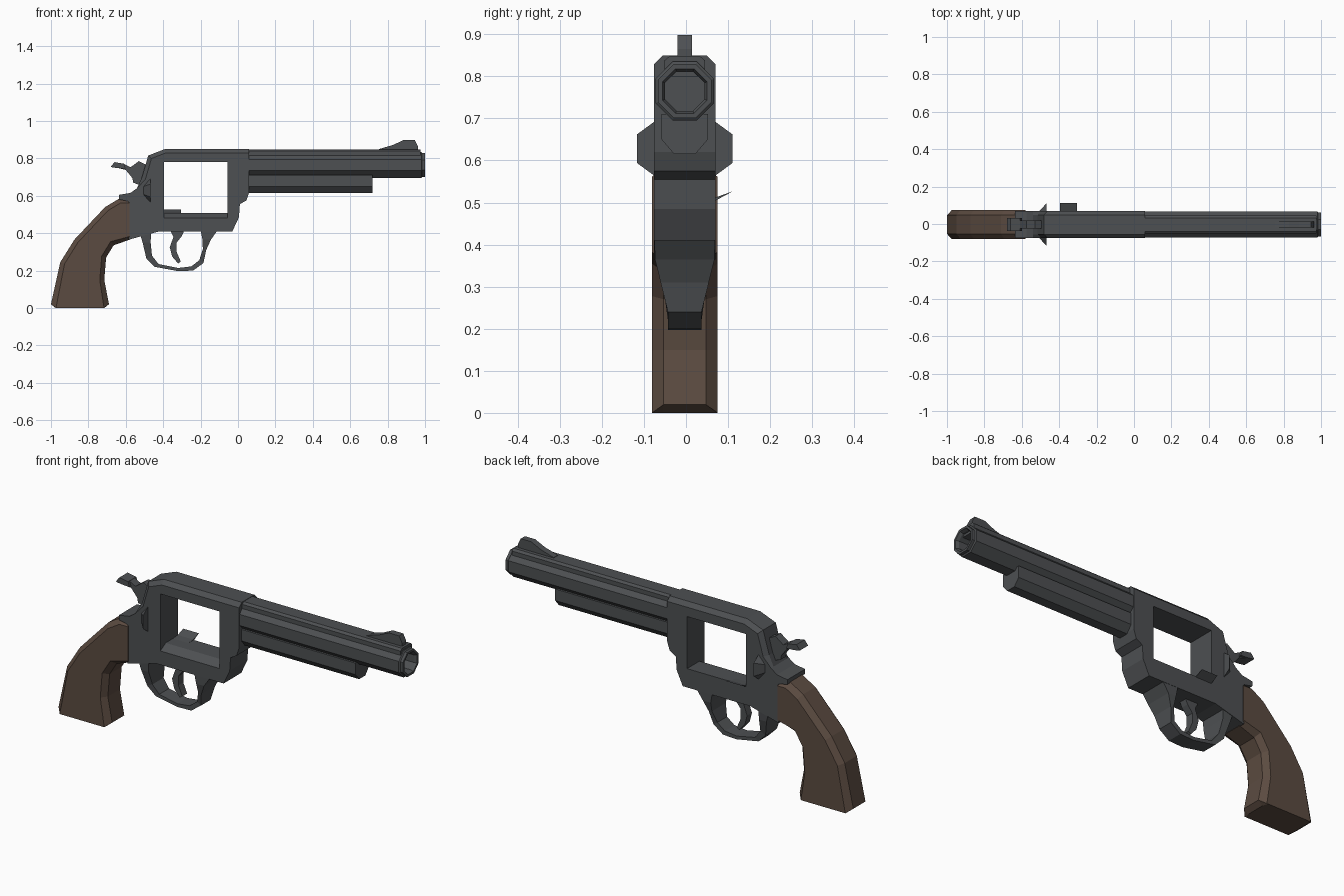
import bpy, bmesh, math

if "Cube" in bpy.data.objects:
    bpy.data.objects.remove(bpy.data.objects["Cube"])

Y0 = -0.003  # tiny sideways offset of the body


def material(name, rgb):
    m = bpy.data.materials.new(name)
    m.diffuse_color = (*rgb, 1)
    m.use_nodes = True
    m.node_tree.nodes["Principled BSDF"].inputs["Base Color"].default_value = m.diffuse_color
    return m


STEEL = material("dark_steel", (0.075, 0.08, 0.085))
WOOD = material("dark_wood", (0.105, 0.07, 0.052))


def finish(name, bm, mat=STEEL):
    bmesh.ops.recalc_face_normals(bm, faces=bm.faces)
    me = bpy.data.meshes.new(name)
    bm.to_mesh(me)
    bm.free()
    ob = bpy.data.objects.new(name, me)
    ob.location.y = Y0
    me.materials.append(mat)
    bpy.context.collection.objects.link(ob)
    return ob


def loft_bm(rings):
    """Skin a list of equal-length point rings and cap both ends."""
    bm = bmesh.new()
    vs = [[bm.verts.new(p) for p in r] for r in rings]
    n = len(rings[0])
    for a, b in zip(vs, vs[1:]):
        for i in range(n):
            j = (i + 1) % n
            bm.faces.new((a[i], a[j], b[j], b[i]))
    caps = [bm.faces.new(vs[0]), bm.faces.new(vs[-1])]
    bmesh.ops.recalc_face_normals(bm, faces=bm.faces)
    return bm, caps


def side_bm(pts, w):
    """Side profile (x, z) given a thickness of 2*w across y."""
    return loft_bm([[(x, y, z) for x, z in pts] for y in (-w, w)])


def side(name, pts, w, mat=STEEL):
    return finish(name, side_bm(pts, w)[0], mat)


def along(name, pts, x0, x1):
    """Cross-section (y, z) swept along x."""
    return finish(name, loft_bm([[(x, y, z) for y, z in pts] for x in (x0, x1)])[0])


def octagon(x, z, ry, rz):
    k = 1 / math.cos(math.pi / 8)
    return [(x, ry * k * math.cos(a), z + rz * k * math.sin(a))
            for a in [math.pi / 8 + i * math.pi / 4 for i in range(8)]]


# Frame: side profile with chamfered top edges
bm, _ = side_bm([(-.585, .365), (-.42, .41), (-.03, .41), (.005, .485), (.01, .555),
                 (.045, .575), (.06, .62), (.06, .85), (-.39, .85), (-.48, .815),
                 (-.515, .695), (-.54, .64), (-.575, .615), (-.635, .605),
                 (-.635, .58), (-.585, .57)], .073)
top = [e for e in bm.edges if abs(e.verts[0].co.y - e.verts[1].co.y) < 1e-4
       and min(v.co.z for v in e.verts) > .6 and abs(e.verts[0].co.x - e.verts[1].co.x) > .02
       and max(v.co.z for v in e.verts) > .65]
bmesh.ops.bevel(bm, geom=top, offset=.021, segments=1, affect='EDGES')
frame = finish("frame", bm)

# Cylinder window, with its floor sloping at the front
cutter = along("window_cutter", [(-.2, .78), (.2, .78), (.2, .508), (-.03, .508),
                                 (-.073, .482), (-.2, .482)], -.395, -.055)
cutter.hide_render = True
cutter.hide_viewport = True
cut = frame.modifiers.new("window", 'BOOLEAN')
cut.object = cutter
cut.operation = 'DIFFERENCE'
cut.solver = 'EXACT'

# Recoil shield bulging from both sides of the frame
finish("recoil_shield", loft_bm([octagon(-.505, .628, .073, .05),
                                 octagon(-.49, .628, .09, .065),
                                 octagon(-.468, .628, .113, .083)])[0])

# Barrel with muzzle ring and hollow bore
finish("barrel", loft_bm([octagon(x, .765, r, r) for x, r in
                          [(.03, .07), (.98, .07), (.985, .064), (1, .064),
                           (1, .053), (.985, .047), (.7, .047)]])[0])

# Rib along the barrel top and lug below it
along("barrel_rib", [(-.048, .80), (.048, .80), (.048, .838), (.036, .848),
                     (-.036, .848), (-.048, .838)], .05, .975)
along("under_lug", [(-.055, .71), (.055, .71), (.055, .65), (.025, .615),
                    (-.025, .615), (-.055, .65)], .04, .72)

# Front sight
side("front_sight", [(.755, .84), (.755, .85), (.83, .872), (.885, .898), (.945, .898),
                     (.962, .865), (.962, .84)], .017)

# Hammer, with a wider thumb spur
side("hammer", [(-.48, .76), (-.51, .775), (-.53, .785), (-.575, .752), (-.61, .77),
                (-.635, .772), (-.64, .748), (-.6, .738), (-.565, .695), (-.56, .67),
                (-.48, .64)], .022)
side("hammer_spur", [(-.68, .755), (-.66, .78), (-.61, .771), (-.6, .745),
                     (-.645, .748), (-.672, .752)], .034)

# Trigger
side("trigger", [(-.365, .42), (-.345, .38), (-.365, .325), (-.352, .275), (-.32, .238),
                 (-.306, .248), (-.328, .3), (-.328, .35), (-.3, .385), (-.285, .42)], .02)

# Trigger guard: outer and inner side points, wider towards the frame
outer = [(-.525, .40), (-.51, .35), (-.49, .265), (-.445, .22), (-.32, .197),
         (-.24, .2), (-.185, .24), (-.17, .31), (-.145, .365), (-.11, .415)]
inner = [(-.465, .41), (-.467, .35), (-.46, .28), (-.425, .235), (-.32, .214),
         (-.25, .222), (-.207, .255), (-.188, .315), (-.19, .365), (-.20, .415)]
rings = []
for (ax, az), (bx, bz) in zip(outer, inner):
    w = .04 + .032 * min(1, max(0, (az - .24) / .13))
    rings.append([(ax, -w, az), (ax, w, az), (bx, w, bz), (bx, -w, bz)])
finish("trigger_guard", loft_bm(rings)[0])

# Grip: side profile with chamfered side faces
bm, caps = side_bm([(-.58, .585), (-.635, .585), (-.71, .54), (-.875, .365), (-.95, .245), (-1, .02),
                    (-.975, 0), (-.715, 0), (-.69, .02), (-.715, .15),
                    (-.705, .27), (-.665, .335), (-.58, .365)], .05)
bmesh.ops.inset_region(bm, faces=caps, thickness=.024, use_even_offset=True)
for f in caps:
    for v in f.verts:
        v.co.y = math.copysign(.078, v.co.y)
        if v.co.z < .06:          # butt keeps its full depth
            v.co.z = 0 if v.co.z < .035 else v.co.z
        if v.co.x > -.62:         # grip stays flush against the frame
            v.co.x = -.58
finish("grip", bm, WOOD)

# Small loading flap on the far side of the window
side_pts = [(.03, .500), (.07, .503), (.115, .527), (.07, .511), (.03, .508)]
along("loading_flap", side_pts, -.395, -.305)
